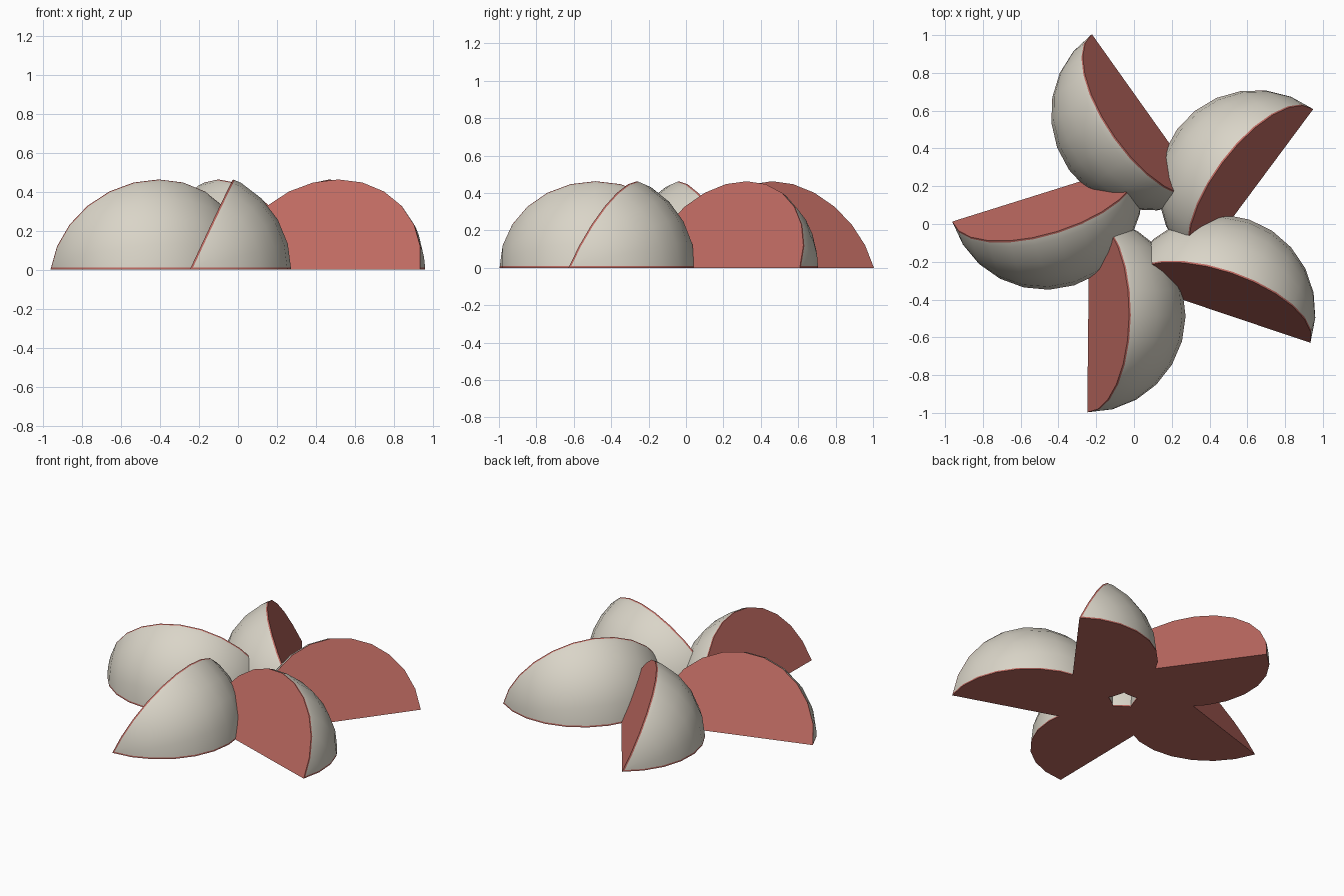
import bpy, bmesh, math
from mathutils import Matrix, Vector

cube = bpy.data.objects.get("Cube")
if cube:
    bpy.data.objects.remove(cube, do_unlink=True)

RADIUS = 0.515
OPENING = math.radians(65)      # angle between the base and the tilted cut
RIM = 0.01                      # thin coloured band beside each cut
HUB = Vector((0.09, 0, 0))      # centre of the five-fold ring
CENTRE = Vector((-0.242, -0.482, 0))


def make_material(name, rgb):
    mat = bpy.data.materials.new(name)
    mat.use_nodes = True
    color = (*rgb, 1)
    mat.diffuse_color = color
    mat.node_tree.nodes["Principled BSDF"].inputs["Base Color"].default_value = color
    return mat


shell = make_material("warm white", (0.70, 0.665, 0.578))
flesh = make_material("brick red", (0.515, 0.144, 0.12))


def cut(bm, point, normal, remove):
    """Slice with a plane; optionally drop the outer side and cap the hole."""
    geom = bm.verts[:] + bm.edges[:] + bm.faces[:]
    result = bmesh.ops.bisect_plane(bm, geom=geom, plane_co=point, plane_no=normal,
                                    clear_outer=remove, dist=1e-5)
    if remove:
        edges = [e for e in result["geom_cut"] if isinstance(e, bmesh.types.BMEdge)]
        bmesh.ops.contextual_create(bm, geom=edges)


# Wedge of a sphere, its straight edge running along y
bm = bmesh.new()
bmesh.ops.create_uvsphere(bm, u_segments=24, v_segments=12, radius=RADIUS,
                          matrix=Matrix.Rotation(math.pi / 2, 4, "X"))
base = Vector((0, 0, -1))
tilted = Vector((-math.sin(OPENING), 0, math.cos(OPENING)))
for normal in (base, tilted):
    cut(bm, Vector(), normal, True)
for normal in (base, tilted):
    cut(bm, -normal * RIM, normal, False)

# Cut faces and their thin rims are red, the dome is white
bmesh.ops.recalc_face_normals(bm, faces=bm.faces)
for face in bm.faces:
    near_cut = any(all(v.co.dot(n) > -RIM - 1e-4 for v in face.verts)
                   for n in (base, tilted))
    face.material_index = 1 if near_cut else 0

mesh = bpy.data.meshes.new("wedge")
bm.to_mesh(mesh)
bm.free()
mesh.materials.append(shell)
mesh.materials.append(flesh)

# Ring of five wedges
bpy.ops.object.select_all(action="DESELECT")
for i in range(5):
    wedge = bpy.data.objects.new(f"wedge_{i + 1}", mesh)
    bpy.context.collection.objects.link(wedge)
    turn = math.tau * i / 5
    wedge.location = HUB + Matrix.Rotation(turn, 3, "Z") @ (CENTRE - HUB)
    wedge.rotation_euler.z = turn - math.radians(0.6)
    wedge.select_set(i == 0)
    if i == 0:
        bpy.context.view_layer.objects.active = wedge
bpy.ops.object.shade_smooth_by_angle(angle=math.radians(35))
